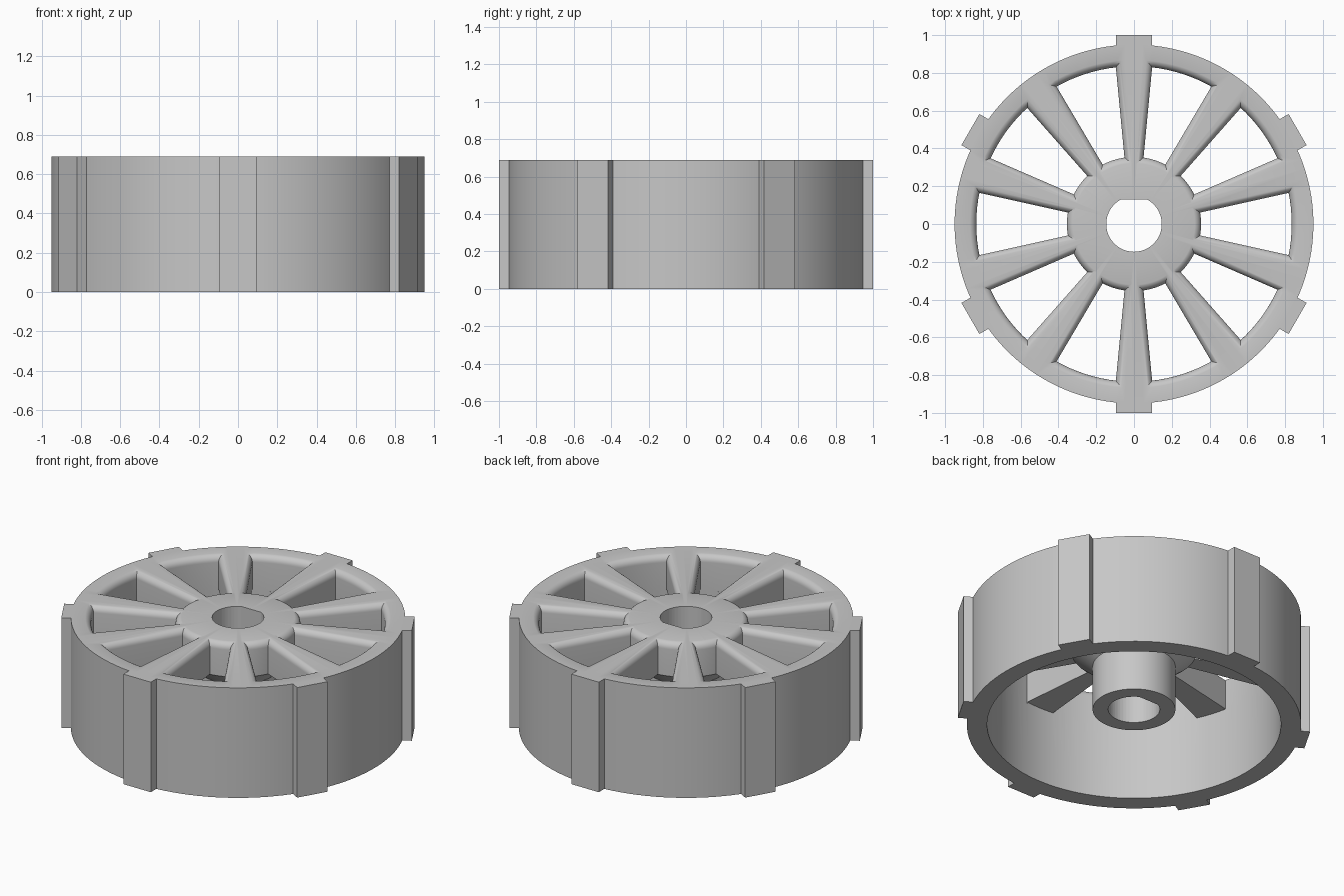
import bpy, bmesh, math
from mathutils import Matrix

cube = bpy.data.objects.get("Cube")
if cube:
    bpy.data.objects.remove(cube)

TOP, WEB, FILLET, SPOKES, LUGS = 0.69, 0.48, 0.042, 10, 6
HUB_R, RIM_R = 0.355, 0.835
STEP = 2 * math.pi / SPOKES

grey = bpy.data.materials.new("plain grey")
grey.use_nodes = True
COLOUR = (0.57, 0.57, 0.57, 1)
grey.diffuse_color = COLOUR
grey.node_tree.nodes["Principled BSDF"].inputs["Base Color"].default_value = COLOUR


def add_object(name, bm):
    bmesh.ops.recalc_face_normals(bm, faces=bm.faces)
    mesh = bpy.data.meshes.new(name)
    bm.to_mesh(mesh)
    bm.free()
    mesh.materials.append(grey)
    obj = bpy.data.objects.new(name, mesh)
    bpy.context.collection.objects.link(obj)
    return obj


def loft(bm, rings):
    """Skin a stack of equal-length outlines and cap both ends."""
    rows = [[bm.verts.new(p) for p in ring] for ring in rings]
    for a, b in zip(rows, rows[1:]):
        for i in range(len(a)):
            j = (i + 1) % len(a)
            bm.faces.new((a[i], a[j], b[j], b[i]))
    bm.faces.new(rows[0])
    bm.faces.new(rows[-1])


def pocket_outline(start, grow, z):
    """Gap between two tapering spokes, enlarged by the fillet offset."""
    points = []
    for radius, direction in ((HUB_R - grow, 1), (RIM_R + grow, -1)):
        half_width = 0.05 + (radius - 0.35) * 0.095 - grow
        inset = math.asin(half_width / radius)
        count = 12
        for i in range(count + 1):
            t = i / count if direction > 0 else 1 - i / count
            a = start + inset + t * (STEP - 2 * inset)
            points.append((radius * math.cos(a), radius * math.sin(a), z))
    return points


def cut_away(target, cutter):
    """Subtract the cutter from the target, then discard it."""
    cutter.hide_render = True
    cut = target.modifiers.new("cut", "BOOLEAN")
    cut.operation, cut.solver, cut.object = "DIFFERENCE", "EXACT", cutter
    bpy.context.view_layer.objects.active = target
    bpy.ops.object.modifier_apply(modifier=cut.name)
    bpy.data.objects.remove(cutter)


# Wheel body: rim, web and hub boss turned from one profile
profile = [(0, 0.1), (0.235, 0.1), (0.235, 0.38), (HUB_R, WEB), (RIM_R, WEB),
           (RIM_R, 0), (0.95, 0), (0.95, TOP), (0, TOP)]
bm = bmesh.new()
verts = [bm.verts.new((r, 0, z)) for r, z in profile]
edges = [bm.edges.new(pair) for pair in zip(verts, verts[1:])]
bmesh.ops.spin(bm, geom=verts + edges, cent=(0, 0, 0), axis=(0, 0, 1),
               angle=2 * math.pi, steps=120)
bmesh.ops.remove_doubles(bm, verts=bm.verts, dist=0.0005)
wheel = add_object("wheel_body", bm)

# Pockets between the spokes, with rounded upper lips
for k in range(SPOKES):
    levels = [(0, WEB - 0.01)]
    for i in range(9):
        a = i / 8 * math.pi / 2
        levels.append((FILLET * (1 - math.cos(a)),
                       TOP - FILLET + (FILLET + 0.001) * math.sin(a)))
    bm = bmesh.new()
    loft(bm, [pocket_outline(math.pi / 2 + k * STEP, grow, z) for grow, z in levels])
    cut_away(wheel, add_object("pocket_cutter", bm))

# Bore with one flat side
flat_y, bore_r = 0.13, 0.147
begin = math.asin(flat_y / bore_r)
sweep = -(math.pi + 2 * begin)
bore = [(bore_r * math.cos(begin + sweep * i / 40),
         bore_r * math.sin(begin + sweep * i / 40)) for i in range(41)]
bm = bmesh.new()
loft(bm, [[(x, y, z) for x, y in bore] for z in (0, TOP + 0.1)])
cut_away(wheel, add_object("bore_cutter", bm))

for obj in bpy.context.selected_objects:
    obj.select_set(False)
wheel.select_set(True)
bpy.ops.object.shade_smooth_by_angle(angle=math.radians(30))

# Drive lugs around the outside of the rim
for k in range(LUGS):
    bm = bmesh.new()
    bmesh.ops.create_cube(bm, size=1)
    bmesh.ops.scale(bm, vec=(0.06, 0.19, TOP), verts=bm.verts)
    bmesh.ops.translate(bm, vec=(0.97, 0, TOP / 2), verts=bm.verts)
    bmesh.ops.rotate(bm, verts=bm.verts, cent=(0, 0, 0),
                     matrix=Matrix.Rotation(math.pi / 6 + k * math.pi / 3, 3, "Z"))
    add_object(f"rim_lug_{k + 1}", bm)
